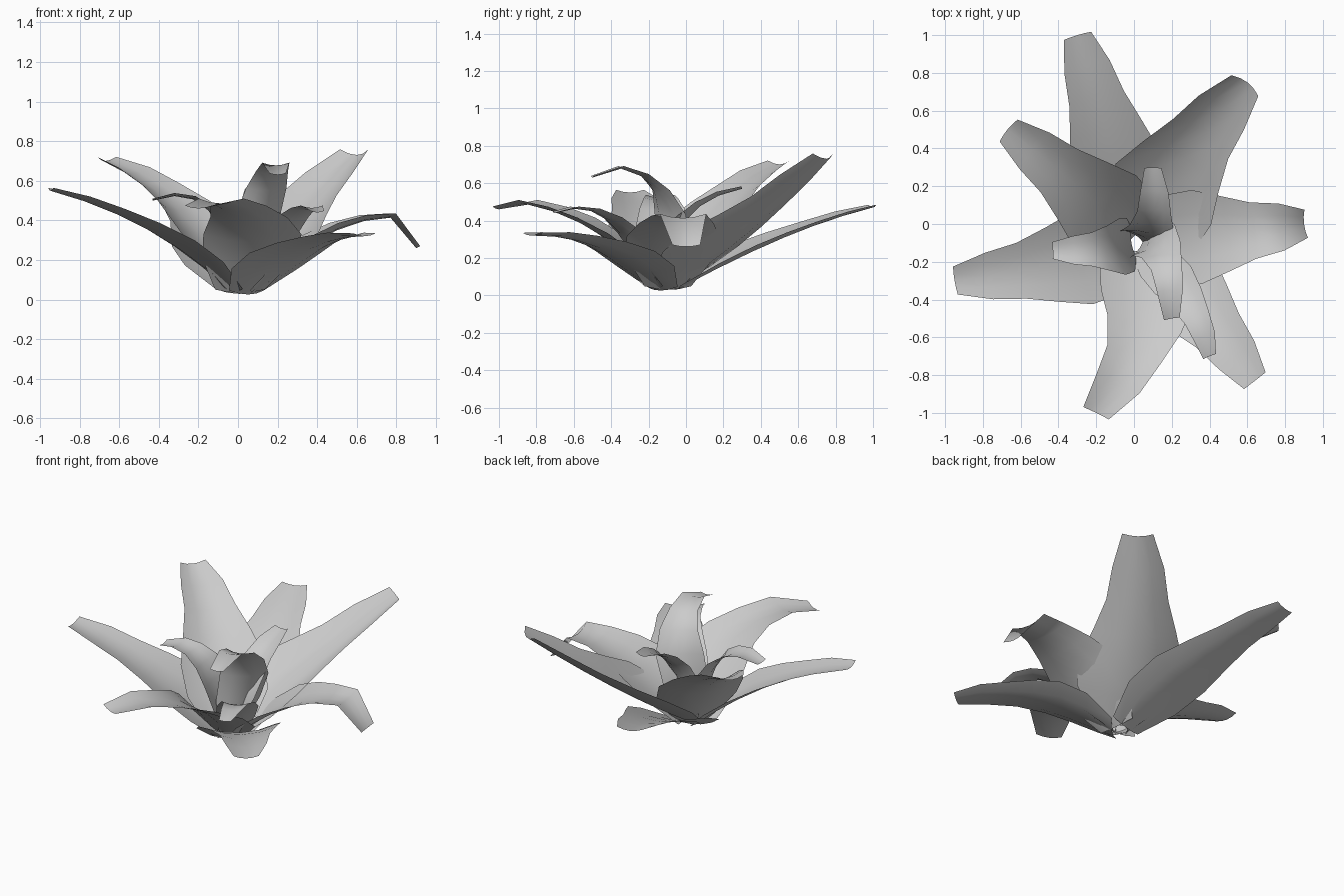
import bpy
import bmesh
from mathutils import Vector

cube = bpy.data.objects.get("Cube")
if cube:
    bpy.data.objects.remove(cube, do_unlink=True)

# One pale grey colour for the whole plant
pale_grey = bpy.data.materials.new("pale grey")
pale_grey.use_nodes = True
colour = (0.6, 0.6, 0.6, 1)
pale_grey.diffuse_color = colour
pale_grey.node_tree.nodes["Principled BSDF"].inputs["Base Color"].default_value = colour

# Shared leaf rules: width along the blade, and columns across it
OUTLINE = (0.5, 0.95, 1, 0.8, 0.6, 0.5, 0.3)
COLUMNS = (-1, -0.5, 0, 0.5, 1)
ROOT = Vector((0.02, -0.1, 0.01))


def spine_of(middle, tip, droop):
    """Points of an arc from the root through the middle to a drooping tip."""
    heading = (tip - ROOT).normalized()
    base = ROOT + heading * 0.05
    control = middle * 2 - (base + tip) / 2
    last = len(OUTLINE) - 1
    points = []
    for i in range(len(OUTLINE)):
        t = i / last
        points.append(base * (1 - t) ** 2 + control * 2 * t * (1 - t) + tip * t * t)
    points[-1].z -= droop
    return points


def leaf(name, middle, tip, half_width, droop=0, cup=0.2):
    """Thin cupped blade that follows its spine, ending in a blunt tip."""
    spine = spine_of(Vector(middle), Vector(tip), droop)
    heading = spine[-1] - spine[0]
    bm = bmesh.new()
    grid = []
    for i, (point, scale) in enumerate(zip(spine, OUTLINE)):
        before = spine[max(i - 1, 0)]
        after = spine[min(i + 1, len(spine) - 1)]
        tangent = (after - before).normalized()
        forward = tangent + heading
        side = Vector((forward.y, -forward.x, 0)).normalized()
        upper = side.cross(tangent).normalized()
        half = half_width * scale
        grid.append([bm.verts.new(point + side * half * across
                                  + upper * half * cup * across * across)
                     for across in COLUMNS])
    for near, far in zip(grid, grid[1:]):
        for j in range(len(COLUMNS) - 1):
            bm.faces.new((near[j], near[j + 1], far[j + 1], far[j]))
    mesh = bpy.data.meshes.new(name)
    bm.to_mesh(mesh)
    bm.free()
    mesh.materials.append(pale_grey)
    mesh.shade_smooth()
    blade = bpy.data.objects.new(name, mesh)
    bpy.context.collection.objects.link(blade)


# Large outer leaves, clockwise from the back
leaf("back_leaf", middle=(-0.15, 0.5, 0.3), tip=(-0.3, 1, 0.47), half_width=0.25)
leaf("back_left_leaf", middle=(0.28, 0.35, 0.35), tip=(0.6, 0.75, 0.73), half_width=0.3, cup=0.4)
leaf("left_leaf", middle=(0.5, -0.05, 0.35), tip=(0.9, 0, 0.4), half_width=0.25, droop=0.14)
leaf("front_left_leaf", middle=(0.35, -0.45, 0.25), tip=(0.64, -0.83, 0.32), half_width=0.24)
leaf("front_leaf", middle=(0.05, -0.55, 0.38), tip=(-0.2, -1, 0.5), half_width=0.25, droop=0.04)
leaf("front_right_leaf", middle=(-0.45, -0.22, 0.35), tip=(-0.95, -0.3, 0.55), half_width=0.25)
leaf("back_right_leaf", middle=(-0.3, 0.2, 0.45), tip=(-0.67, 0.5, 0.7), half_width=0.25, cup=0.3)

# Small inner leaves
leaf("inner_back_leaf", middle=(0.1, 0, 0.4), tip=(0.1, 0.3, 0.57), half_width=0.15, cup=0.3)
leaf("inner_upright_leaf", middle=(0.15, -0.15, 0.55), tip=(0.2, -0.5, 0.68), half_width=0.14,
     droop=0.05)
leaf("inner_front_leaf", middle=(0.28, -0.4, 0.4), tip=(0.4, -0.7, 0.44), half_width=0.12)
leaf("inner_right_leaf", middle=(-0.15, -0.13, 0.45), tip=(-0.43, -0.14, 0.5), half_width=0.15)
